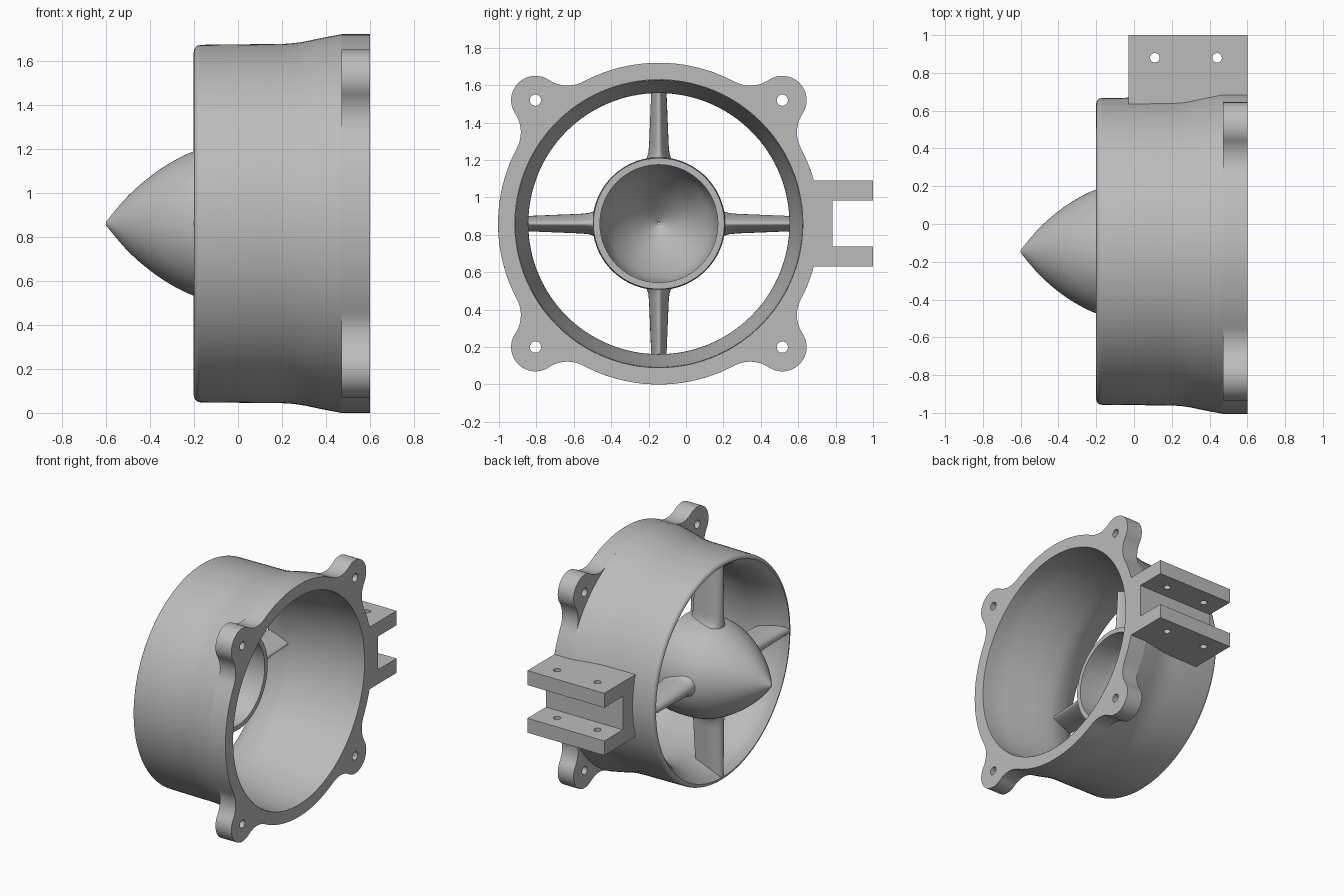
import bpy, bmesh
from math import sin, cos, pi, atan2, hypot, radians

CY, CZ = -0.145, 0.86      # duct axis runs along x through this point
SEG = 128

cube = bpy.data.objects.get("Cube")
if cube:
    bpy.data.objects.remove(cube, do_unlink=True)

grey = bpy.data.materials.new("plain grey")
grey.use_nodes = True
colour = (0.5, 0.5, 0.5, 1)
grey.diffuse_color = colour
grey.node_tree.nodes["Principled BSDF"].inputs["Base Color"].default_value = colour


def finish(name, bm, angle=30):
    bmesh.ops.recalc_face_normals(bm, faces=bm.faces)
    mesh = bpy.data.meshes.new(name)
    bm.to_mesh(mesh)
    bm.free()
    mesh.materials.append(grey)
    ob = bpy.data.objects.new(name, mesh)
    bpy.context.collection.objects.link(ob)
    smooth(ob, angle)
    return ob


def activate(ob):
    bpy.ops.object.select_all(action="DESELECT")
    ob.select_set(True)
    bpy.context.view_layer.objects.active = ob


def smooth(ob, angle=30):
    activate(ob)
    bpy.ops.object.shade_smooth_by_angle(angle=radians(angle))


def spline(pts, steps=6):
    """Smooth curve through the given profile points."""
    ext = [pts[0]] + pts + [pts[-1]]
    out = []
    for a, b, c, d in zip(ext, ext[1:], ext[2:], ext[3:]):
        for k in range(steps):
            t = k / steps
            out.append(tuple(0.5 * (2 * q + (r - p) * t + (2 * p - 5 * q + 4 * r - s) * t * t
                                    + (3 * q - p - 3 * r + s) * t ** 3)
                             for p, q, r, s in zip(a, b, c, d)))
    return out + [pts[-1]]


def loft(bm, rings, closed=False):
    """Skin between successive vertex loops."""
    pairs = list(zip(rings, rings[1:])) + ([(rings[-1], rings[0])] if closed else [])
    for a, b in pairs:
        for i in range(len(a)):
            j = (i + 1) % len(a)
            bm.faces.new((a[i], a[j], b[j], b[i]))


def revolve(name, profile, closed):
    bm = bmesh.new()
    rings = [[bm.verts.new((x, CY + r * cos(2 * pi * i / SEG), CZ + r * sin(2 * pi * i / SEG)))
              for i in range(SEG)] for x, r in profile]
    loft(bm, rings, closed)
    return finish(name, bm)


def drill(ob, holes, radius, axis):
    """Cut round holes along x or z."""
    for loc in holes:
        rot = (0, pi / 2, 0) if axis == "x" else (0, 0, 0)
        bpy.ops.mesh.primitive_cylinder_add(vertices=32, radius=radius, depth=2 if axis == "z" else 0.5,
                                            location=loc, rotation=rot)
        cutter = bpy.context.object
        cutter.hide_render = True
        mod = ob.modifiers.new("hole", "BOOLEAN")
        mod.operation, mod.solver, mod.object = "DIFFERENCE", "EXACT", cutter
        activate(ob)
        bpy.ops.object.modifier_apply(modifier=mod.name)
        bpy.data.objects.remove(cutter, do_unlink=True)
    smooth(ob)


# Duct shroud: flared inner wall, rounded front lip, outer skin
inner = spline([(0.6, 0.769), (0.48, 0.762), (0.32, 0.737), (0.15, 0.709), (0.02, 0.698),
                (-0.08, 0.715), (-0.15, 0.743), (-0.195, 0.778)])
lip = [(-0.17 - 0.03 * sin(a), 0.782 + 0.03 * cos(a))
       for a in (pi / 2 * (1 - k / 6) for k in range(7))]
outer = spline([(0.1, 0.815), (0.2, 0.816), (0.28, 0.823), (0.38, 0.843), (0.47, 0.86)])
revolve("duct_shroud", inner + lip + outer + [(0.5, 0.855)], False)

# Mounting flange with four filleted ears
EAR, LOBE, FIL, R = 0.66, 0.13, 0.18, 0.86
d = EAR * 2 ** 0.5
p = R + FIL
along = (d * d + p * p - (LOBE + FIL) ** 2) / (2 * d)
across = (p * p - along * along) ** 0.5


def arc(cx, cy, r, a0, a1, n):
    return [(cx + r * cos(a0 + (a1 - a0) * k / n), cy + r * sin(a0 + (a1 - a0) * k / n))
            for k in range(n + 1)]


# half an ear, drawn with its centre line on the first axis
touch = atan2(across, along - d)
start = atan2(across, along)
half = arc(d, 0, LOBE, 0, touch, 12)
half += arc(along, across, FIL, touch - pi, start - pi, 12)[1:] if touch - pi < start - pi else \
    arc(along, across, FIL, touch + pi, start + pi, 12)[1:]
half += arc(0, 0, R, start, pi / 4, 8)[1:]
ear = [(x, -y) for x, y in reversed(half[1:-1])] + half
outline = []
for q in range(4):
    a = pi / 4 + q * pi / 2
    outline += [(x * cos(a) - y * sin(a), x * sin(a) + y * cos(a)) for x, y in ear]
bore = [(0.77 * x / hypot(x, y), 0.77 * y / hypot(x, y)) for x, y in outline]

bm = bmesh.new()
loft(bm, [[bm.verts.new((x, CY + u, CZ + v)) for u, v in loop]
          for x, loop in ((0.6, bore), (0.6, outline), (0.47, outline), (0.47, bore))], True)
flange = finish("mounting_flange", bm)
drill(flange, [(0.53, CY + s * EAR, CZ + t * EAR) for s in (-1, 1) for t in (-1, 1)], 0.03, "x")

# Hollow hub with a pointed nose
nose = spline([(-0.6, 0.004), (-0.585, 0.026), (-0.5, 0.125), (-0.4, 0.213), (-0.3, 0.28),
               (-0.2, 0.328), (-0.1, 0.35), (0.0, 0.355), (0.1, 0.35)])
cavity = spline([(0.1, 0.315), (0.0, 0.315), (-0.1, 0.308), (-0.2, 0.285), (-0.3, 0.236),
                 (-0.4, 0.168), (-0.5, 0.075), (-0.555, 0.004)])
revolve("nose_hub", nose + cavity, False)

# Four streamlined vanes joining hub and shroud
for q in range(4):
    a = q * pi / 2
    bm = bmesh.new()
    rings = []
    for r, w, tail in ((0.325, 0.08, 0.06), (0.35, 0.062, 0.05), (0.375, 0.054, 0.045),
                       (0.42, 0.05, 0.04), (0.78, 0.036, 0.02)):
        ring = []
        for k in range(32):
            t = 2 * pi * k / 32
            x = -0.202 + (tail + 0.202) * (1 - cos(t)) / 2
            h = w * sin(t) * (1 + 0.35 * cos(t))
            ring.append(bm.verts.new((x, CY + r * cos(a) - h * sin(a), CZ + r * sin(a) + h * cos(a))))
        rings.append(ring)
    loft(bm, rings)
    bm.faces.new(rings[0])
    bm.faces.new(rings[-1])
    finish(f"vane_{q + 1}", bm, 50)

# Channel bracket on the side
channel = [(0.63, 0.23), (1.0, 0.23), (1.0, 0.123), (0.783, 0.123)]
channel += [(y, -z) for y, z in reversed(channel)]
bm = bmesh.new()
ends = [[bm.verts.new((x, y, CZ + z)) for y, z in channel] for x in (-0.03, 0.6)]
loft(bm, ends)
for end in ends:
    bm.faces.new(end)
bracket = finish("side_bracket", bm)
drill(bracket, [(x, 0.88, CZ) for x in (0.11, 0.44)], 0.025, "z")
